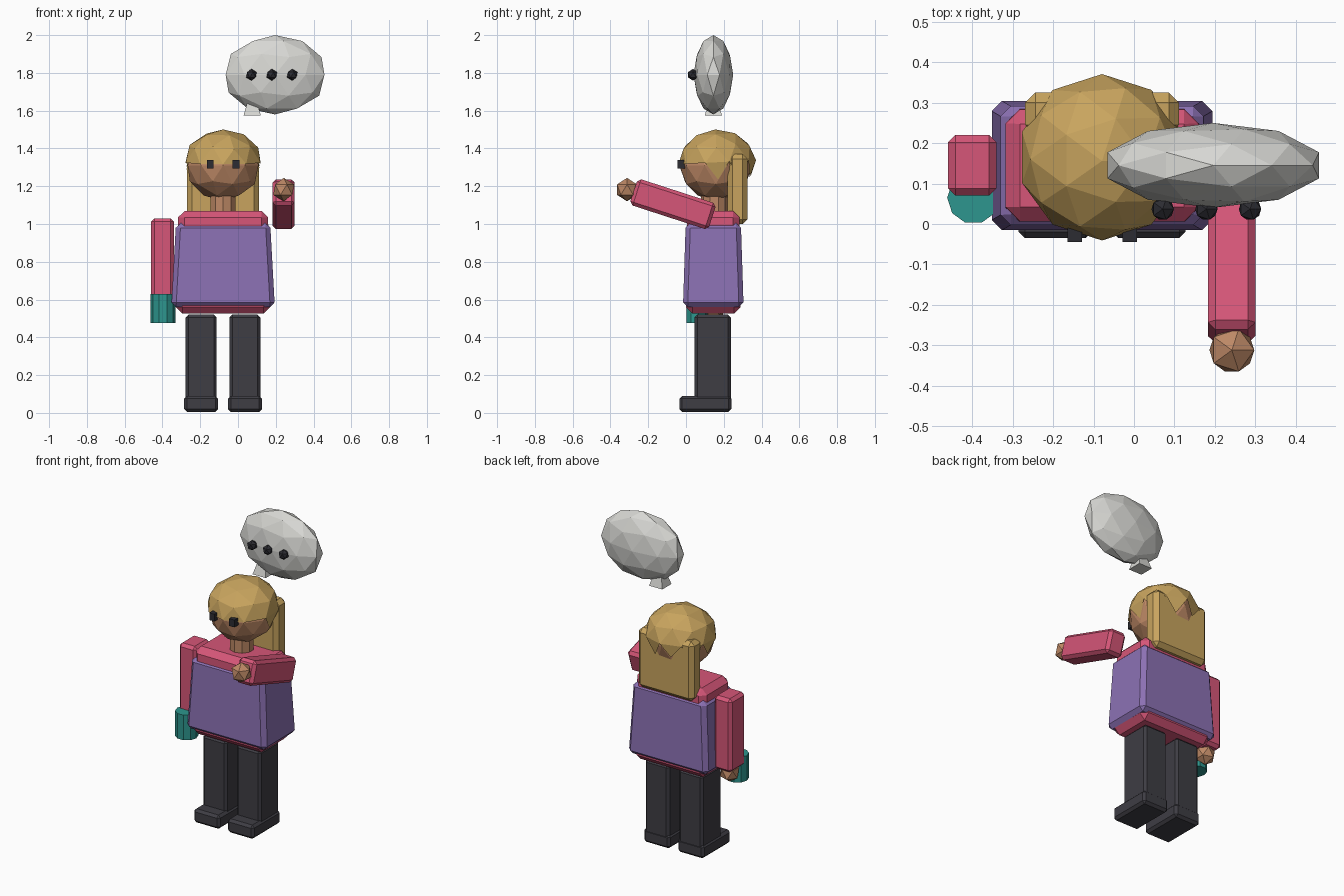
import bpy, bmesh, math
from mathutils import Matrix, Vector

if "Cube" in bpy.data.objects:
    bpy.data.objects.remove(bpy.data.objects["Cube"])


def mat(name, rgb):
    m = bpy.data.materials.new(name)
    lin = [(c / 255 / 12.92) if c < 11 else ((c / 255 + 0.055) / 1.055) ** 2.4 for c in rgb]
    m.diffuse_color = (*lin, 1)
    m.use_nodes = True
    m.node_tree.nodes["Principled BSDF"].inputs["Base Color"].default_value = m.diffuse_color
    return m


PINK = mat("pink", (214, 86, 120))
PURPLE = mat("purple", (140, 113, 180))
DARK = mat("charcoal", (62, 61, 68))
HAIR = mat("blonde", (200, 164, 94))
SKIN = mat("skin", (190, 137, 102))
TEAL = mat("teal", (45, 150, 142))
WHITE = mat("off_white", (216, 216, 212))
BLACK = mat("black", (44, 44, 50))


def finish(name, bm, material):
    me = bpy.data.meshes.new(name)
    bm.to_mesh(me)
    bm.free()
    me.materials.append(material)
    ob = bpy.data.objects.new(name, me)
    bpy.context.collection.objects.link(ob)
    return ob


def box(name, x, y, z, material, bevel=0.0, taper=1.0, tilt=0.0):
    """Box from (min, max) ranges; the top is scaled by taper, tilt turns it about x."""
    bm = bmesh.new()
    bmesh.ops.create_cube(bm, size=1)
    size = [b - a for a, b in (x, y, z)]
    for v in bm.verts:
        s = taper if v.co.z > 0 else 1.0
        v.co = Vector((v.co.x * size[0] * s, v.co.y * size[1] * s, v.co.z * size[2]))
    if bevel:
        bmesh.ops.bevel(bm, geom=bm.edges[:], offset=bevel, segments=1, affect='EDGES')
    ob = finish(name, bm, material)
    ob.location = [(a + b) / 2 for a, b in (x, y, z)]
    ob.rotation_euler.x = tilt
    return ob


def ico(name, loc, radii, material, level=2, keep=None, tilt=0.0):
    """Faceted ball; keep is a rule choosing faces by their centre on the unit ball."""
    bm = bmesh.new()
    bmesh.ops.create_icosphere(bm, subdivisions=level, radius=1)
    if keep:
        gone = [f for f in bm.faces if not keep(f.calc_center_median())]
        bmesh.ops.delete(bm, geom=gone, context='FACES')
    bmesh.ops.scale(bm, vec=radii, verts=bm.verts)
    ob = finish(name, bm, material)
    ob.location = loc
    ob.rotation_euler.x = tilt
    return ob


def cone(name, loc, r_low, r_top, height, sides, material, turn=0.0):
    bm = bmesh.new()
    bmesh.ops.create_cone(bm, cap_ends=True, segments=sides, radius1=r_low, radius2=r_top,
                          depth=height, matrix=Matrix.Rotation(turn, 4, 'Z'))
    ob = finish(name, bm, material)
    ob.location = loc
    return ob


MID = -0.079  # centre line of the figure

# legs, shoes and eyes
for side, s in (("right", -1), ("left", 1)):
    c = MID + s * 0.116
    box(side + "_leg", (c - 0.082, c + 0.082), (0.045, 0.238), (0.04, 0.52), DARK, 0.015)
    box(side + "_shoe", (c - 0.09, c + 0.09), (-0.035, 0.24), (0.005, 0.09), DARK, 0.015)
    e = MID + s * 0.068
    box(side + "_eye", (e - 0.018, e + 0.018), (-0.045, 0.02), (1.295, 1.34), BLACK)

# torso with sweater and vest
box("sweater", (MID - 0.25, MID + 0.25), (0.0, 0.29), (0.525, 1.07), PINK, 0.035, 0.95)
box("vest", (MID - 0.274, MID + 0.274), (-0.016, 0.305), (0.56, 1.005), PURPLE, 0.025, 0.91)

# lowered arm holding a cup
box("right_arm", (-0.46, -0.34), (0.07, 0.22), (0.575, 1.03), PINK, 0.018)
ico("right_hand", (-0.4, 0.145, 0.545), (0.06,) * 3, SKIN, 1)
cone("cup", (-0.397, 0.065, 0.553), 0.065, 0.065, 0.155, 10, TEAL, math.radians(18))

# raised arm
box("left_arm", (0.183, 0.3), (-0.142, 0.004), (0.886, 1.324), PINK, 0.018,
    tilt=math.radians(72))
ico("left_hand", (0.242, -0.312, 1.182), (0.062,) * 3, SKIN, 1)

# neck, head and hair
cone("neck", (MID, 0.15, 1.11), 0.07, 0.07, 0.14, 10, SKIN)
ico("head", (MID, 0.158, 1.31), (0.197, 0.193, 0.187), SKIN)
ico("hair_cap", (MID, 0.165, 1.327), (0.208, 0.206, 0.174), HAIR, 2,
    lambda c: c.z > 0 or (c.z > -0.25 and c.y > -0.1), math.radians(3))
box("hair_back", (MID - 0.19, MID + 0.19), (0.22, 0.325), (1.0, 1.37), HAIR, 0.025)

# speech bubble with tail and three dots
ico("bubble", (0.196, 0.145, 1.79), (0.275, 0.105, 0.21), WHITE)
cone("bubble_tail", (0.075, 0.145, 1.618), 0.064, 0.03, 0.085, 4, WHITE, math.radians(45))
for i in range(3):
    ico("dot_%d" % (i + 1), (0.071 + i * 0.108, 0.037, 1.79), (0.031,) * 3, BLACK, 1)
